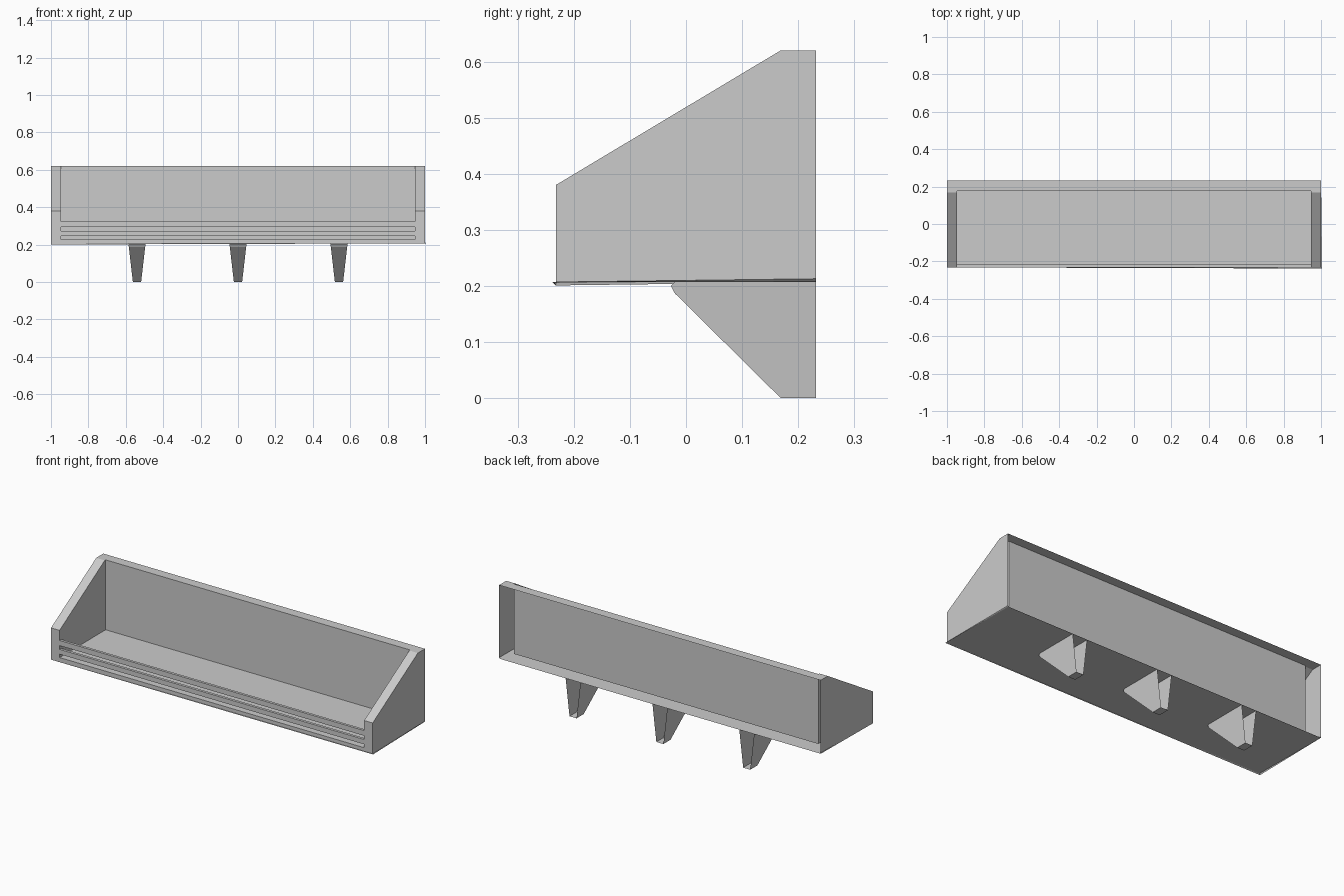
import bpy, bmesh

if "Cube" in bpy.data.objects:
    bpy.data.objects.remove(bpy.data.objects["Cube"])

YF, YB = -0.232, 0.232          # front / back
ZB, ZT = 0.207, 0.62            # underside / top
XI = 0.947                      # inner side wall
ZFLOOR, YPANEL = 0.227, 0.177   # tray floor height, back panel position


def finish(name, bm):
    bmesh.ops.remove_doubles(bm, verts=bm.verts, dist=1e-5)
    bmesh.ops.recalc_face_normals(bm, faces=bm.faces)
    me = bpy.data.meshes.new(name)
    bm.to_mesh(me)
    bm.free()
    ob = bpy.data.objects.new(name, me)
    bpy.context.collection.objects.link(ob)
    return ob


def face(bm, pts):
    return bm.faces.new([bm.verts.new(p) for p in pts])


# Tray: hollow shell, open at the back
outer = [(YB, ZB), (YF, ZB), (YF, 0.38), (0.169, ZT), (YB, ZT)]
inner = [(YPANEL, ZFLOOR), (YF, ZFLOOR), (YF, 0.38), (0.169, ZT), (YPANEL, ZT)]
bm = bmesh.new()
for s in (-1, 1):
    face(bm, [(s, y, z) for y, z in outer])
    face(bm, [(s * XI, y, z) for y, z in inner])
    # front, sloping and top rims of the side wall
    for i in (1, 2, 3):
        o0, o1, i0, i1 = outer[i], outer[i + 1], inner[i], inner[i + 1]
        face(bm, [(s, *o0), (s, *o1), (s * XI, *i1), (s * XI, *i0)])
# front strip below the floor, floor, back panel, top of back panel
strips = [((YF, ZB), (YF, ZFLOOR), 1), ((YF, ZFLOOR), (YPANEL, ZFLOOR), XI),
          ((YPANEL, ZFLOOR), (YPANEL, ZT), XI)]
for a, b, xa in strips:
    face(bm, [(-xa, *a), (xa, *a), (XI, *b), (-XI, *b)])
face(bm, [(-XI, YPANEL, ZT), (XI, YPANEL, ZT), (1, YB, ZT), (-1, YB, ZT)])
face(bm, [(-1, YF, ZB), (1, YF, ZB), (1, YB, ZB), (-1, YB, ZB)])
bmesh.ops.remove_doubles(bm, verts=bm.verts, dist=1e-5)
# soften the lower outer edges
low = [e for e in bm.edges
       if all(abs(v.co.z - ZB) < 1e-4 for v in e.verts)
       and len(e.link_faces) == 2]
bmesh.ops.bevel(bm, geom=low, offset=0.006, segments=2, profile=0.5, affect='EDGES')
finish("tray", bm)

# Front slats between the side walls
for n, (z0, z1) in enumerate([(0.246, 0.273), (0.294, 0.323)]):
    bm = bmesh.new()
    bmesh.ops.create_cube(bm, size=1)
    for v in bm.verts:
        v.co.x *= 2 * XI
        v.co.y = YF if v.co.y < 0 else -0.217
        v.co.z = z0 if v.co.z < 0 else z1
    finish(f"front_slat_{n + 1}", bm)

# Wall brackets: tapered, open at back and top
prof = [(YB, 0), (0.169, 0), (-0.02, 0.187), (-0.027, 0.2), (-0.02, ZB), (YB, ZB)]
for n, cx in enumerate((-0.54, 0, 0.54)):
    bm = bmesh.new()
    side = [[(cx + s * (0.022 + 0.024 * z / ZB), y, z) for y, z in prof] for s in (-1, 1)]
    for pts in side:
        face(bm, pts)
    for i in range(4):
        face(bm, [side[0][i], side[0][i + 1], side[1][i + 1], side[1][i]])
    finish(f"bracket_{n + 1}", bm)
